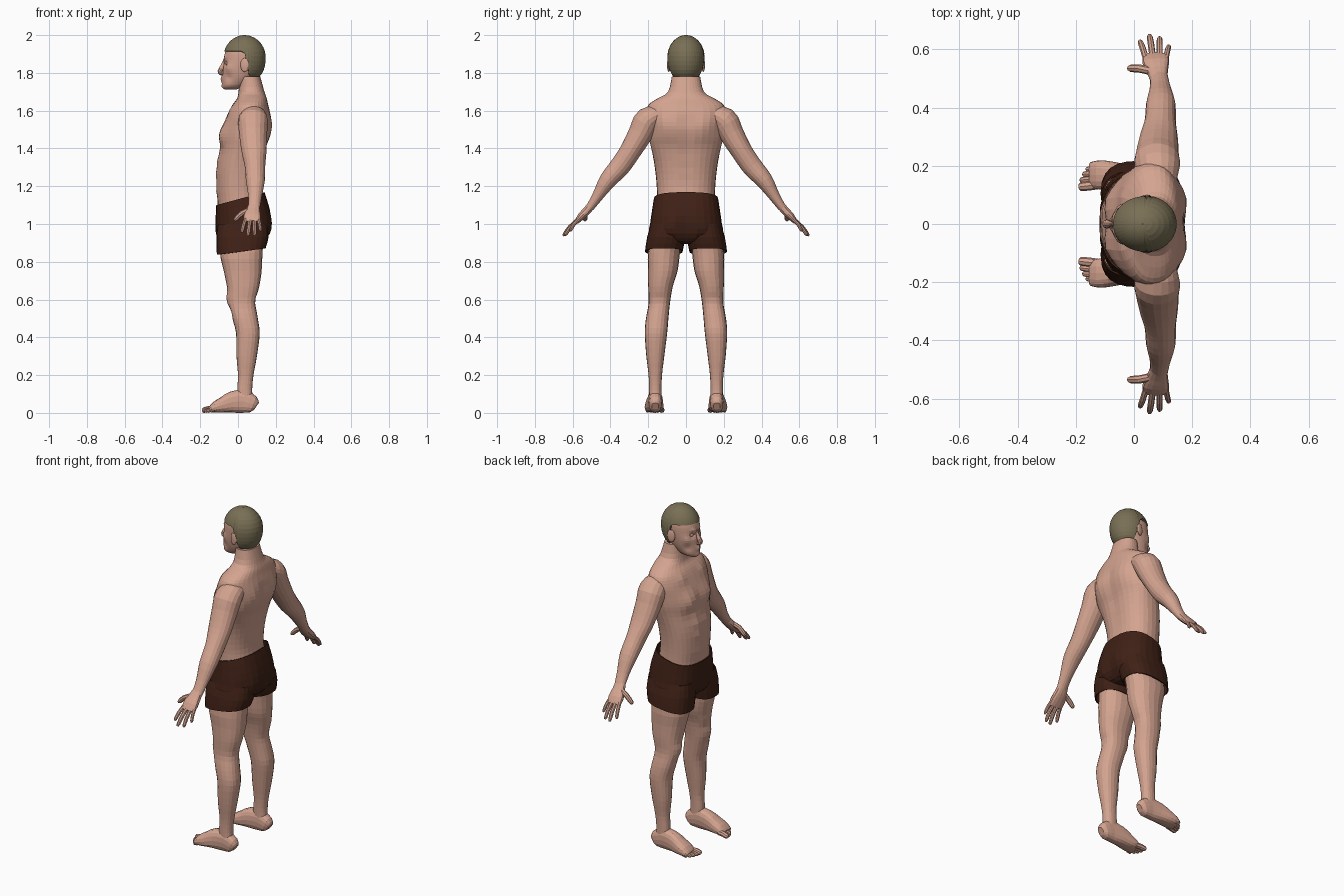
import bpy, bmesh
from math import sin, cos, pi, exp, radians
from mathutils import Vector, Matrix


def material(name, rgb):
    m = bpy.data.materials.new(name)
    m.diffuse_color = (*rgb, 1)
    return m


SKIN = material("skin", (0.66, 0.37, 0.28))
CLOTH = material("dark_cloth", (0.05, 0.015, 0.008))
HAIR = material("hair", (0.19, 0.16, 0.09))


def smooth_keys(keys, sub):
    """Catmull-Rom interpolation of equal-length tuples."""
    out, n = [], len(keys)
    for i in range(n - 1):
        a, b, c, d = (keys[max(0, min(n - 1, j))] for j in (i - 1, i, i + 1, i + 2))
        for s in range(sub):
            t = s / sub
            out.append([0.5 * (2*q + (r - p)*t + (2*p - 5*q + 4*r - w)*t*t + (3*q - p - 3*r + w)*t**3)
                        for p, q, r, w in zip(a, b, c, d)])
    return out + [list(keys[-1])]


def oval(a, e):
    f = lambda v: abs(v) ** (2 / e) * (1 if v >= 0 else -1)
    return f(cos(a)), f(sin(a))


def stack(keys, segs=24, sub=3, e=2.3):
    """Horizontal sections (z, x0, x1, y0, y1, tilt)."""
    rings = []
    for z, x0, x1, y0, y1, tilt in smooth_keys([(*k, 0)[:6] for k in keys], sub):
        ring = []
        for i in range(segs):
            u, v = oval(2 * pi * i / segs, e)
            x = (x0 + x1) / 2 + u * (x1 - x0) / 2
            ring.append(Vector((x, (y0 + y1) / 2 + v * (y1 - y0) / 2, z + tilt * x)))
        rings.append(ring)
    return rings


def tube(keys, side=(1, 0, 0), segs=12, sub=2, e=2.0):
    """Sections along a path: (x, y, z, radius along side, other radius)."""
    k = smooth_keys(keys, sub)
    pts = [Vector(p[:3]) for p in k]
    rings = []
    for i, p in enumerate(pts):
        t = (pts[min(i + 1, len(pts) - 1)] - pts[max(i - 1, 0)]).normalized()
        v = t.cross(Vector(side)).normalized()
        u = v.cross(t)
        ring = []
        for j in range(segs):
            c, s = oval(2 * pi * j / segs, e)
            ring.append(p + u * c * k[i][3] + v * s * k[i][4])
        rings.append(ring)
    return rings


def digit(base, tip, r, bend=(0, 0, 0), side=(1, 0, 0)):
    a, b = Vector(base), Vector(tip)
    m = (a + b) / 2 + Vector(bend)
    n = m.lerp(b, 0.8)
    return tube([(*a, r, r), (*m, r * 1.02, r), (*n, r * 0.9, r * 0.85), (*b, r * 0.4, r * 0.35)], side, 8)


def make(name, shells, mat, mirror=False, cap=True, bumps=(), thick=0, floor=False):
    bm = bmesh.new()
    for rings in shells:
        vs = []
        for ring in rings:
            row = []
            for p in ring:
                q = p.copy()
                for c, r, d in bumps:
                    for s in ((1, -1) if c[1] else (1,)):
                        w = exp(-((p - Vector((c[0], c[1] * s, c[2]))).length / r) ** 2)
                        q += Vector((d[0], d[1] * s, d[2])) * w
                if floor:
                    q.z = max(q.z, 0)
                row.append(bm.verts.new(q))
            vs.append(row)
        n = len(vs[0])
        for a, b in zip(vs, vs[1:]):
            for i in range(n):
                bm.faces.new((a[i], a[(i + 1) % n], b[(i + 1) % n], b[i]))
        if cap:
            bm.faces.new(vs[0])
            bm.faces.new(vs[-1])
    return finish(name, bm, mat, mirror, thick)


def finish(name, bm, mat, mirror=False, thick=0):
    bmesh.ops.recalc_face_normals(bm, faces=bm.faces)
    me = bpy.data.meshes.new(name)
    bm.to_mesh(me)
    bm.free()
    me.materials.append(mat)
    ob = bpy.data.objects.new(name, me)
    bpy.context.collection.objects.link(ob)
    if thick:
        ob.modifiers.new("thickness", 'SOLIDIFY').thickness = thick
    if mirror:
        ob.modifiers.new("mirror", 'MIRROR').use_axis = (False, True, False)
    return ob


def ball(name, centre, scale, mat, tilt=0):
    bm = bmesh.new()
    m = Matrix.Translation(centre) @ Matrix.Rotation(tilt, 4, 'Z') @ Matrix.Diagonal((*scale, 1))
    bmesh.ops.create_uvsphere(bm, u_segments=12, v_segments=8, radius=1, matrix=m)
    return finish(name, bm, mat, mirror=True)


def sym(keys):
    return [(z, x0, x1, -w, w) for z, x0, x1, w in keys]


# Torso and neck, with chest, belly, spine and shoulder blade relief
torso = sym([(.92, -.07, .11, .12), (1.02, -.10, .14, .155), (1.12, -.108, .128, .153), (1.2, -.113, .12, .155),
             (1.3, -.112, .13, .165), (1.4, -.095, .15, .182), (1.46, -.09, .17, .196), (1.52, -.078, .177, .204),
             (1.58, -.055, .172, .212), (1.63, -.03, .16, .2), (1.665, -.005, .152, .15), (1.70, .003, .14, .095),
             (1.78, .01, .118, .075)])
relief = [((-.09, .08, 1.475), .055, (-.02, 0, 0)), ((-.08, .08, 1.395), .03, (.008, 0, 0)),
          ((.17, .1, 1.52), .06, (.012, 0, 0)), ((.1, .18, 1.42), .06, (0, .008, 0)),
          ((-.04, .1, 1.6), .03, (-.006, 0, .006))]
relief += [((-.115, .04, z), .028, (-.006, 0, 0)) for z in (1.18, 1.26, 1.34)]
relief += [((.16, 0, z), .04, (-.008, 0, 0)) for z in (1.22, 1.3, 1.38, 1.46, 1.54)]
make("torso", [stack(torso, 32, 3)], SKIN, bumps=relief)

# Head
head = sym([(1.712, -.068, -.01, .02), (1.728, -.08, .03, .045), (1.76, -.082, .07, .062), (1.80, -.08, .1, .074),
            (1.85, -.076, .122, .082), (1.91, -.068, .13, .083), (1.95, -.043, .112, .068), (1.975, -.012, .08, .042),
            (1.985, .015, .055, .015)])
make("head", [stack(head, 40, 4, 2.2)], SKIN, bumps=[
    ((-.07, .032, 1.85), .016, (.014, 0, 0)), ((-.07, .028, 1.876), .014, (-.007, 0, 0)),
    ((-.08, 0, 1.774), .014, (-.008, 0, 0)), ((-.08, 0, 1.759), .012, (-.006, 0, 0)),
    ((-.08, 0, 1.725), .018, (-.007, 0, 0)), ((-.05, .06, 1.825), .022, (-.004, .004, 0)),
    ((-.05, .055, 1.775), .022, (.004, -.005, 0))])
make("nose", [tube([(-.068, 0, 1.874, .008, .008), (-.08, 0, 1.84, .009, .011), (-.095, 0, 1.808, .015, .014),
                    (-.088, 0, 1.796, .015, .01), (-.07, 0, 1.79, .008, .006)], (0, 1, 0), 10)], SKIN)
ball("eye", (-.056, .032, 1.852), (.013, .013, .011), SKIN)
ball("ear", (.035, .091, 1.842), (.023, .008, .037), SKIN, radians(15))


# Short hair: a cap that ends at a hairline, low behind the ears
def hair_point(i, t, segs=40):
    a = 2 * pi * i / segs
    deg = abs((a + pi) % (2 * pi) - pi) * 180 / pi
    s = max(0, min(1, (deg - 70) / 24))
    low = -56 + 73 * s * s * (3 - 2 * s)
    e = radians(low + (88 - low) * t)
    r = cos(e) ** (0.6 if e < 0 else 1)
    return Vector((.035 + .112 * r * cos(a), .099 * r * sin(a), 1.88 + .12 * sin(e)))


make("hair", [[[hair_point(i, k / 12) for i in range(40)] for k in range(13)]], HAIR, cap=False, thick=.012)
make("hair_crown", [[[Vector((.035 + r * cos(i * pi / 8), r * sin(i * pi / 8), z)) for i in range(16)]
                     for r, z in ((.012, 1.992), (.005, 2.0))]], HAIR)

# Arms
make("arm", [tube([(.085, .12, 1.59, .055, .04), (.08, .2, 1.552, .078, .07), (.08, .24, 1.48, .074, .066),
                   (.085, .295, 1.385, .066, .057), (.09, .35, 1.305, .054, .055), (.092, .415, 1.23, .05, .046),
                   (.09, .468, 1.147, .036, .03), (.085, .51, 1.085, .031, .022)], segs=18, sub=3)], SKIN, True)

# Hands: palm, four fingers, thumb
fingers = [((.04, .57, 1.025), (.02, .63, .955), .0105), ((.064, .575, 1.02), (.053, .65, .937), .011),
           ((.088, .573, 1.02), (.088, .642, .938), .0105), ((.109, .565, 1.028), (.12, .613, .962), .0095)]
make("hand", [tube([(.085, .5, 1.1, .03, .022), (.08, .525, 1.07, .037, .022), (.075, .555, 1.04, .046, .02),
                    (.074, .58, 1.01, .043, .012)], segs=14, e=2.4)]
     + [digit(a, b, r, (0, .004, .004)) for a, b, r in fingers]
     + [digit((.06, .525, 1.075), (-.02, .535, 1.018), .014, (0, .004, .01), (0, 1, 0))], SKIN, True)

# Legs
make("leg", [stack([(.98, -.08, .14, .02, .165), (.85, -.095, .13, .032, .2), (.75, -.075, .125, .045, .2),
                    (.67, -.058, .113, .07, .2), (.58, -.05, .095, .085, .198), (.50, -.03, .105, .093, .212),
                    (.42, -.01, .115, .1, .218), (.3, -.008, .1, .115, .21), (.2, 0, .082, .127, .198),
                    (.12, -.004, .075, .13, .195), (.05, 0, .08, .13, .195)], 20, 3)], SKIN, True,
     bumps=[((-.05, .14, .6), .03, (-.01, 0, 0)), ((-.04, .14, .53), .025, (.006, 0, 0)),
            ((.1, .14, .6), .035, (-.006, 0, 0)), ((-.06, .09, .68), .03, (-.008, -.004, 0))])

# Feet and toes
toes = [(.135, -.19, .127, .016), (.158, -.186, .15, .011), (.176, -.177, .17, .0105),
        (.191, -.165, .187, .01), (.205, -.148, .203, .0095)]
make("foot", [tube([(.098, .163, .035, .018, .022), (.08, .163, .045, .033, .045), (.03, .163, .06, .036, .06),
                    (-.03, .164, .057, .042, .057), (-.08, .167, .042, .048, .042), (-.12, .169, .03, .05, .03),
                    (-.148, .168, .016, .044, .015)], (0, 1, 0), 16, 2, 2.5)]
     + [digit((-.125, y0, r + .004), (x, y1, r * .7), r, (0, 0, .004), (0, 1, 0)) for y0, x, y1, r in toes],
     SKIN, True, floor=True)

# Shorts: seat and two open leg tubes
seat = [(1.131, -.115, .14, -.17, .17, .27), (1.06, -.118, .166, -.181, .181, .15), (1.0, -.119, .176, -.19, .19, .04),
        (.95, -.117, .17, -.195, .195, 0), (.91, -.1, .14, -.15, .15, 0)]
make("shorts_seat", [stack(seat, 28, 2, 2.5)], CLOTH, cap=False, thick=.006,
     bumps=[((.17, .08, 1.0), .06, (.008, 0, 0)), ((.17, 0, .97), .04, (-.012, 0, 0))])
make("shorts_crotch", [stack([(.96, -.1, .14, -.12, .12), (.91, -.1, .14, -.1, .1), (.895, -.07, .1, -.04, .04)],
                             16, 2)], CLOTH)
make("shorts_leg", [stack([(1.0, -.108, .16, .015, .185), (.93, -.115, .162, .005, .206),
                           (.852, -.112, .146, .018, .217, .13)], 24, 2, 2.5)], CLOTH, True, cap=False, thick=.006)
